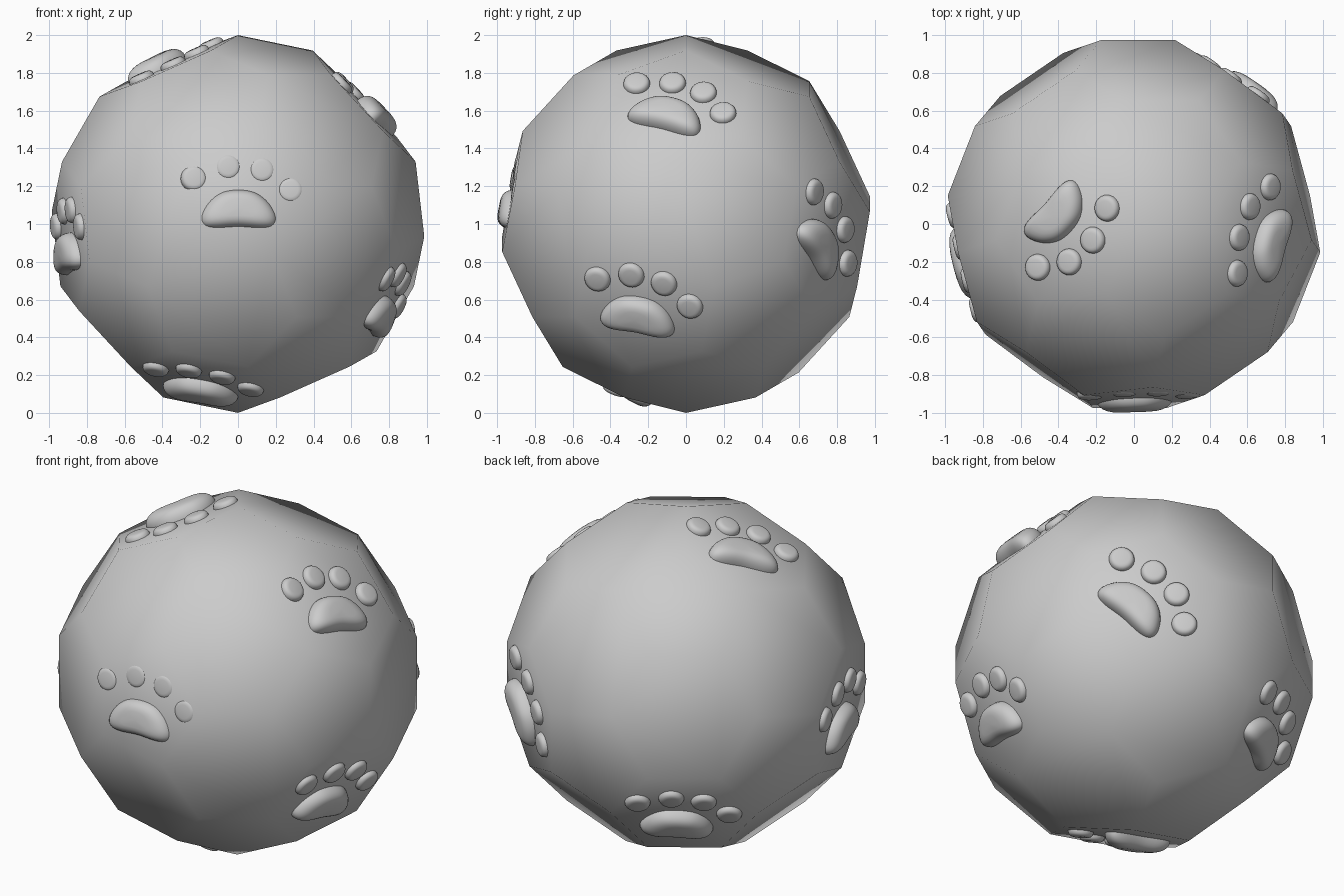
import bpy, bmesh
from math import sin, cos, pi, sqrt, radians
from itertools import product
from mathutils import Vector, Matrix

if "Cube" in bpy.data.objects:
    bpy.data.objects.remove(bpy.data.objects["Cube"])

PHI = (1 + sqrt(5)) / 2
CENTRE = Vector((0, 0, 1))

# Orientation of the ball: one vertex points straight up, one edge from it runs along +x
up = Vector((0, 1, 3 * PHI)).normalized()
edge = Vector((-PHI, 2, 2 * PHI + 1))
xa = (edge - up * edge.dot(up)).normalized()
TURN = Matrix((xa, up.cross(xa), up))


def finish(bm, name):
    bmesh.ops.recalc_face_normals(bm, faces=bm.faces)
    for f in bm.faces:
        f.smooth = True
    me = bpy.data.meshes.new(name)
    bm.to_mesh(me)
    bm.free()
    ob = bpy.data.objects.new(name, me)
    bpy.context.collection.objects.link(ob)
    return ob


# Ball: truncated icosahedron (pentagons and hexagons), smooth shaded
points = set()
for a, b, c in ((0, 1, 3 * PHI), (1, 2 + PHI, 2 * PHI), (PHI, 2, 2 * PHI + 1)):
    for s in product((1, -1), repeat=3):
        p = (a * s[0], b * s[1], c * s[2])
        for k in range(3):
            points.add(tuple(round(v, 5) + 0.0 for v in p[k:] + p[:k]))
bm = bmesh.new()
for p in sorted(points):
    bm.verts.new(TURN @ Vector(p).normalized() + CENTRE)
bmesh.ops.convex_hull(bm, input=bm.verts)
bmesh.ops.dissolve_limit(bm, angle_limit=radians(2), verts=bm.verts, edges=bm.edges)
finish(bm, "ball")


def smooth_loop(pts, n=5):
    """Closed Catmull-Rom curve through 2D points."""
    out, m = [], len(pts)
    for i in range(m):
        p0, p1, p2, p3 = (Vector(pts[(i + k - 1) % m]) for k in range(4))
        for j in range(n):
            t = j / n
            out.append(0.5 * (2 * p1 + (p2 - p0) * t + (2 * p0 - 5 * p1 + 4 * p2 - p3) * t * t
                              + (3 * p1 - p0 - 3 * p2 + p3) * t ** 3))
    return out


def cushion(bm, outline, offset, base, height, power, frame, steps=8):
    """Rounded pad: the outline shrinks as it rises, closed with a centre vertex."""
    def put(x, y, z):
        return bm.verts.new(frame @ Vector((offset[0] + x, offset[1] + y, z)) + CENTRE)
    rings = []
    for i in range(-1, steps):
        a = max(i, 0) / steps * pi / 2
        s = cos(a) ** power
        z = base + height * sin(a) - (0.05 if i < 0 else 0)
        rings.append([put(p[0] * s, p[1] * s, z) for p in outline])
    tip = put(0, 0, base + height)
    n = len(outline)
    for lo, hi in zip(rings, rings[1:]):
        for k in range(n):
            bm.faces.new((lo[k], lo[(k + 1) % n], hi[(k + 1) % n], hi[k]))
    for k in range(n):
        bm.faces.new((rings[-1][k], rings[-1][(k + 1) % n], tip))
    bm.faces.new(rings[0])


# Paw outline: bean-shaped main pad and four round toes
half = [(.09, .091), (.16, .038), (.2, -.035), (.19, -.085), (.13, -.104)]
pad_outline = smooth_loop([(0, .106)] + half + [(0, -.098)] + [(-x, y) for x, y in half[::-1]])
toe_outline = [Vector((.071 * cos(k * pi / 12), .071 * sin(k * pi / 12))) for k in range(24)]
toes = [(-.235, .167), (-.055, .228), (.125, .213), (.275, .106)]
PX, PY = -.03, -.083

A, B = 1 / PHI, PHI
# Panel direction (before turning) and world direction from first to last toe
paws = {
    "front": ((1, PHI, 0), (.51, 0, -.06)),
    "upper_right": ((-1, 1, 1), (.173, .455, -.155)),
    "lower_right": ((-1, 1, -1), (.061, .493, -.144)),
    "back_right": ((-B, -A, 0), (-.304, .18, -.382)),
    "top_left": ((A, 0, B), (-.37, -.317, -.178)),
    "left": ((B, -A, 0), (.125, -.51, 0)),
    "bottom_front": ((A, 0, -B), (.515, .007, -.105)),
    "lower_back": ((0, -B, -A), (-.394, -.343, -.096)),
}

for name, (panel, along) in paws.items():
    n = (TURN @ Vector(panel)).normalized()
    d = Vector(along)
    d = (d - n * d.dot(n)).normalized()
    x = Matrix.Rotation(radians(6.7), 3, n) @ d
    frame = Matrix((x, n.cross(x), n)).transposed()
    bm = bmesh.new()
    cushion(bm, pad_outline, (PX, PY), .91, .08, .5, frame)
    finish(bm, "paw_pad_" + name)
    bm = bmesh.new()
    for tx, ty in toes:
        cushion(bm, toe_outline, (PX + tx, PY + ty), .91, .037, .35, frame)
    finish(bm, "paw_toes_" + name)
